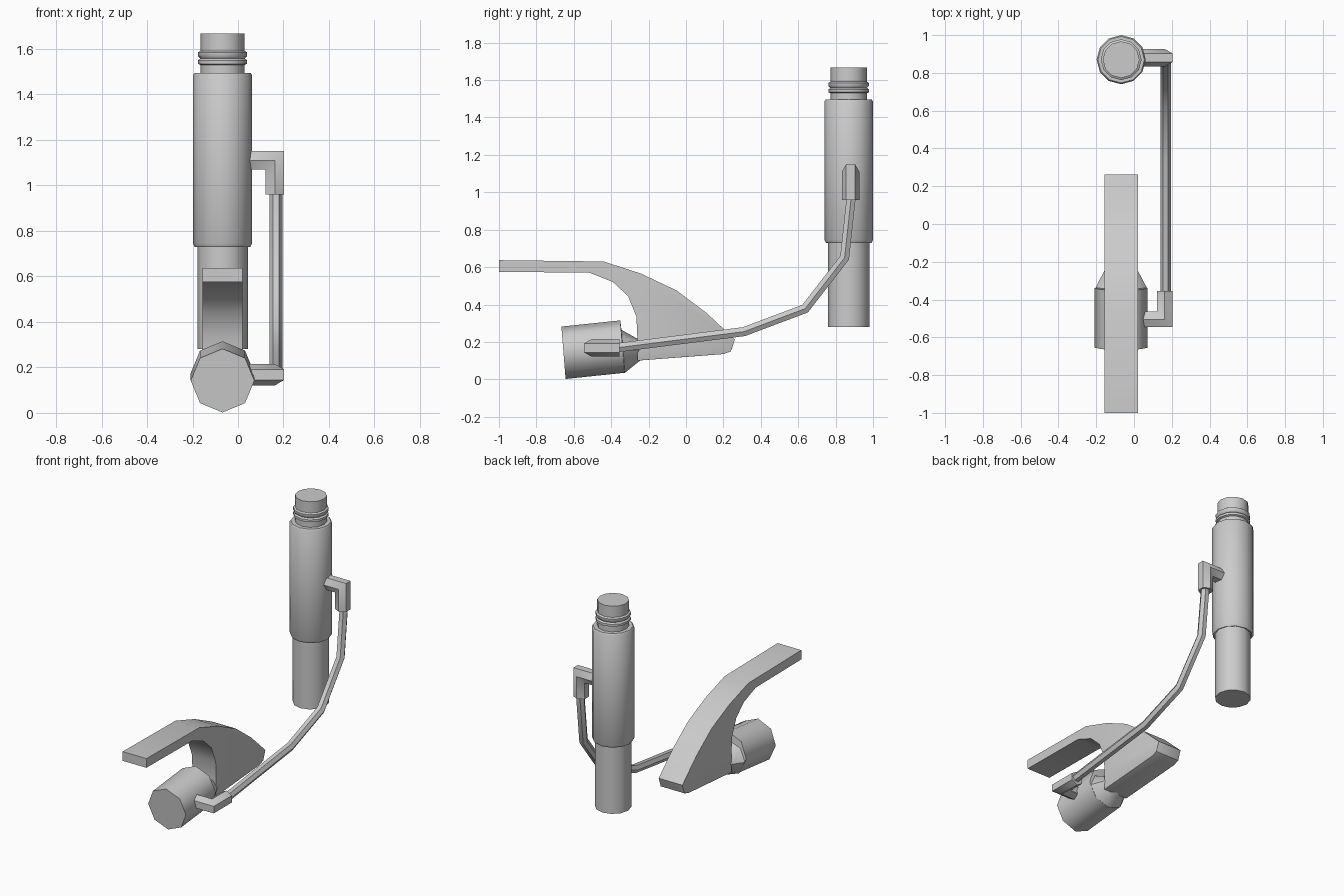
import bpy, bmesh
from math import cos, sin, pi, radians
from mathutils import Vector

if "Cube" in bpy.data.objects:
    bpy.data.objects.remove(bpy.data.objects["Cube"])

CX = -0.068  # shared centre line of lever and cylinders


def finish(name, bm, angle=50):
    bmesh.ops.recalc_face_normals(bm, faces=bm.faces)
    me = bpy.data.meshes.new(name)
    bm.to_mesh(me)
    bm.free()
    ob = bpy.data.objects.new(name, me)
    bpy.context.collection.objects.link(ob)
    bpy.ops.object.select_all(action='DESELECT')
    ob.select_set(True)
    bpy.context.view_layer.objects.active = ob
    bpy.ops.object.shade_smooth_by_angle(angle=radians(angle))
    return ob


def loft(name, rings):
    """Skin a list of equal point rings and cap both ends."""
    bm = bmesh.new()
    vs = [[bm.verts.new(p) for p in r] for r in rings]
    n = len(vs[0])
    for a, b in zip(vs, vs[1:]):
        for i in range(n):
            j = (i + 1) % n
            bm.faces.new((a[i], a[j], b[j], b[i]))
    bm.faces.new(vs[0][::-1])
    bm.faces.new(vs[-1])
    return finish(name, bm)


def pipe(name, path, r, normal, sides=6):
    """Mitred sweep along a planar path; one corner points along the plane normal."""
    pts = [Vector(p) for p in path]
    dirs = [(b - a).normalized() for a, b in zip(pts, pts[1:])]
    u = Vector(normal)
    v = dirs[0].cross(u)
    ring = [pts[0] + r * (cos(2 * pi * i / sides) * u + sin(2 * pi * i / sides) * v)
            for i in range(sides)]
    rings = [ring]
    for k, d in enumerate(dirs):
        plane = d + dirs[k + 1] if k + 1 < len(dirs) else d
        ring = [p + d * ((pts[k + 1] - p).dot(plane) / d.dot(plane)) for p in ring]
        rings.append(ring)
    return loft(name, rings)


# Upright slave cylinder: stepped lathe with two sealing rings
profile = [(.111, .28), (.111, .735), (.122, .73), (.13, .745), (.13, 1.485),
           (.123, 1.495), (.097, 1.495), (.097, 1.53), (.108, 1.535), (.108, 1.55),
           (.098, 1.558), (.108, 1.568), (.108, 1.585), (.097, 1.592), (.097, 1.667)]
loft("slave_cylinder", [[(CX + r * cos(2 * pi * i / 12), .87 + r * sin(2 * pi * i / 12), z)
                         for i in range(12)] for r, z in profile])

# Tilted master cylinder: octagonal barrel narrowing into the lever base
barrel = [(-.655, .142, .14, .14), (-.34, .175, .14, .14),
          (-.336, .150, .135, .115), (-.25, .157, .09, .057)]
loft("master_cylinder", [[(CX + rx * cos(pi * i / 4),
                           y - .08 * rz * sin(pi * i / 4),
                           z + rz * sin(pi * i / 4)) for i in range(8)]
                         for y, z, rx, rz in barrel])

# Pedal lever: extruded side profile, lower and tip edges rounded
base = [(-.26, .1), (.2, .135), (.24, .15), (.262, .213), (.222, .25)]
top = [(.11, .355), (-.05, .475), (-.24, .565), (-.44, .63), (-1, .637)]
under = [(-1, .575), (-.515, .57), (-.39, .52), (-.31, .445), (-.265, .335), (-.26, .22)]
bm = bmesh.new()
half = .088
sides = [[bm.verts.new((CX + s * half, y, z)) for y, z in base + top + under] for s in (-1, 1)]
n = len(sides[0])
for i in range(n):
    j = (i + 1) % n
    bm.faces.new((sides[0][i], sides[0][j], sides[1][j], sides[1][i]))
for s in sides:
    bm.faces.new(s)
edges = [bm.edges.get((s[i], s[i + 1])) for s in sides for i in range(len(base) - 1)]
bmesh.ops.bevel(bm, geom=edges, offset=.032, segments=2, profile=.5,
                affect='EDGES', clamp_overlap=True)
finish("pedal_lever", bm, 35)

# Elbow fittings on both cylinders
pipe("upper_elbow", [(.03, .88, 1.11), (.162, .88, 1.11), (.162, .88, .96)], .047, (0, 1, 0))
pipe("lower_elbow", [(0, -.505, .168), (.162, -.505, .168), (.162, -.355, .168)], .047, (0, 0, 1))

# Fluid line joining the elbows
pipe("fluid_line", [(.167, .884, .98), (.167, .848, .65), (.167, .637, .378),
                    (.167, .31, .255), (.167, -.4, .165)], .028, (1, 0, 0))
